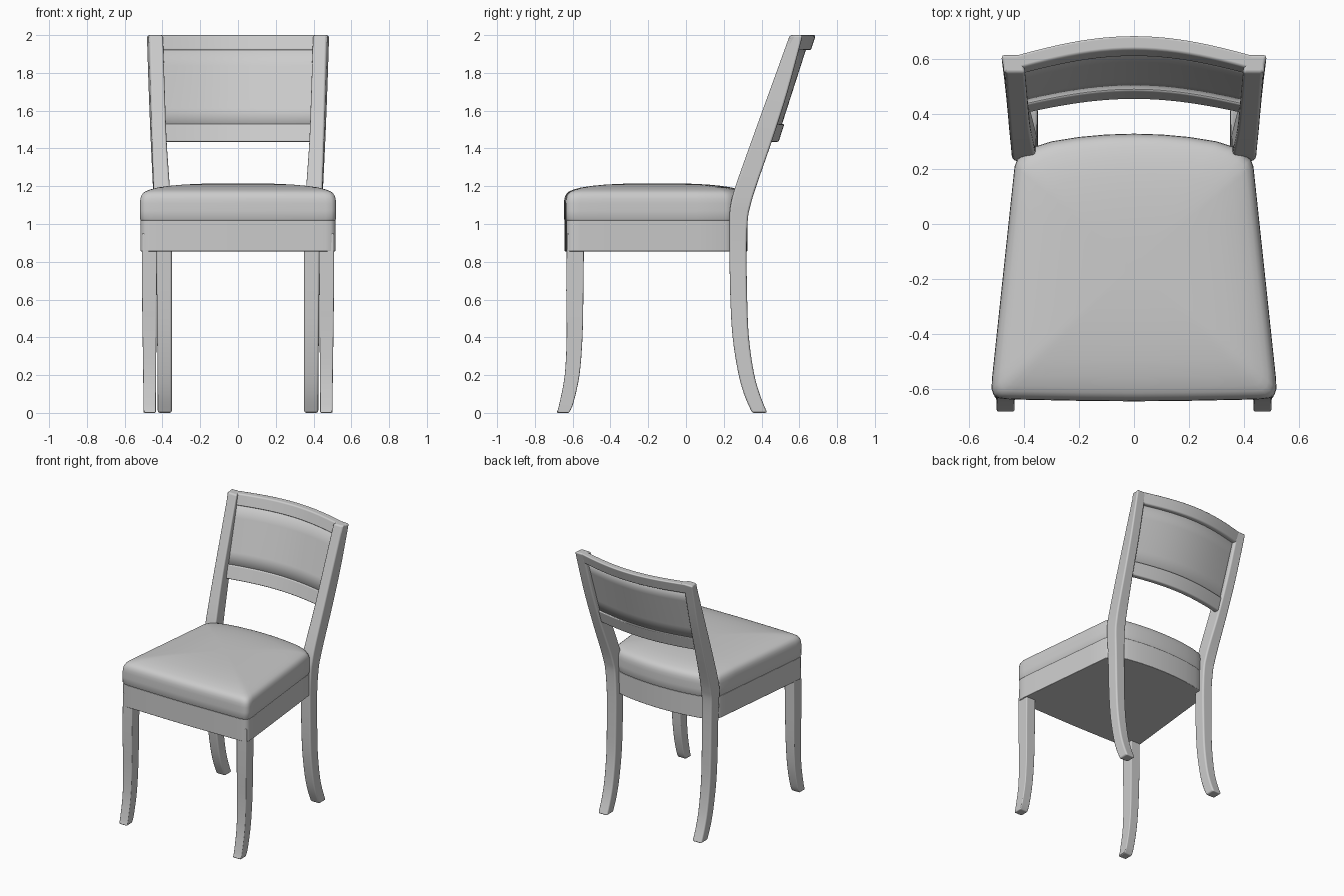
import bpy
from math import cos, pi

if "Cube" in bpy.data.objects:
    bpy.data.objects.remove(bpy.data.objects["Cube"])


def make(name, verts, faces, bevel=0.0, mirror=False):
    mesh = bpy.data.meshes.new(name)
    mesh.from_pydata(verts, [], faces)
    ob = bpy.data.objects.new(name, mesh)
    bpy.context.collection.objects.link(ob)
    for p in mesh.polygons:
        p.use_smooth = True
    if bevel:
        b = ob.modifiers.new("Bevel", "BEVEL")
        b.width, b.segments, b.limit_method = bevel, 3, "ANGLE"
        b.angle_limit = 0.7
        b.harden_normals = True
    if mirror:
        ob.modifiers.new("Mirror", "MIRROR")
    return ob


def loft(name, rings, **kw):
    """Skin equal-sized counter-clockwise rings, bottom to top, with capped ends."""
    n = len(rings[0])
    verts = [v for r in rings for v in r]
    faces = [(k * n + i, k * n + (i + 1) % n, (k + 1) * n + (i + 1) % n, (k + 1) * n + i)
             for k in range(len(rings) - 1) for i in range(n)]
    faces.append(tuple(reversed(range(n))))
    faces.append(tuple(range((len(rings) - 1) * n, len(rings) * n)))
    return make(name, verts, faces, **kw)


def smooth_path(keys, steps=4):
    """Catmull-Rom interpolation through rows of numbers."""
    out = []
    for i in range(len(keys) - 1):
        a, b, c, d = keys[max(i - 1, 0)], keys[i], keys[i + 1], keys[min(i + 2, len(keys) - 1)]
        for s in range(steps):
            t = s / steps
            out.append([0.5 * (2 * q + (r - p) * t + (2 * p - 5 * q + 4 * r - u) * t * t
                               + (3 * q - p - 3 * r + u) * t ** 3)
                        for p, q, r, u in zip(a, b, c, d)])
    out.append(keys[-1])
    return out


def leg(name, keys):
    """Rows: z, front y, back y, inner x, outer x, inward shift of the front edge."""
    rings = [[(x0 - k, y0, z), (x1 - k, y0, z), (x1, y1, z), (x0, y1, z)]
             for z, y0, y1, x0, x1, k in smooth_path(keys)]
    return loft(name, rings, bevel=0.012, mirror=True)


# Legs: sabre front legs, and back legs running up into the raked stiles
leg("front_leg", [
    (0.00, -0.685, -0.620, 0.435, 0.500, 0), (0.05, -0.670, -0.597, 0.435, 0.501, 0),
    (0.20, -0.642, -0.564, 0.434, 0.502, 0), (0.40, -0.632, -0.548, 0.432, 0.505, 0),
    (0.65, -0.634, -0.543, 0.430, 0.508, 0), (0.95, -0.630, -0.540, 0.428, 0.508, 0)])
leg("back_leg", [
    (0.00, 0.350, 0.430, 0.350, 0.425, 0), (0.10, 0.307, 0.390, 0.350, 0.425, 0),
    (0.22, 0.275, 0.358, 0.350, 0.426, 0), (0.40, 0.247, 0.333, 0.350, 0.428, 0),
    (0.60, 0.235, 0.324, 0.350, 0.430, 0), (0.85, 0.230, 0.321, 0.350, 0.432, 0),
    (1.02, 0.230, 0.327, 0.353, 0.440, 0), (1.10, 0.236, 0.342, 0.357, 0.445, 0),
    (1.20, 0.262, 0.372, 0.365, 0.451, 0.004), (1.44, 0.347, 0.455, 0.385, 0.463, 0.008),
    (1.70, 0.441, 0.538, 0.398, 0.474, 0.012), (2.00, 0.550, 0.618, 0.410, 0.485, 0.015)])


# Seat plan: tapered sides, rounded front corners, bowed front and back
def seat_outline():
    right = [(0.10, -0.645), (0.20, -0.644), (0.30, -0.642), (0.40, -0.640), (0.465, -0.638),
             (0.495, -0.634), (0.512, -0.622), (0.519, -0.600), (0.517, -0.560)]
    right += [(0.517 - 0.082 * t, -0.56 + 0.77 * t) for t in (0.2, 0.4, 0.6, 0.8, 1.0)]
    right += [(0.425, 0.235), (0.40, 0.257), (0.36, 0.282), (0.30, 0.301),
              (0.20, 0.317), (0.10, 0.326)]
    left = [(-x, y) for x, y in reversed(right)]
    return [(0, -0.646)] + right + [(0, 0.329)] + left


def seat_ring(scale, z):
    cy = -0.15
    return [(x * scale, cy + (y - cy) * scale, z) for x, y in seat_outline()]


loft("seat_frame", [seat_ring(0.995, 0.855), seat_ring(0.995, 1.02)], bevel=0.005)
loft("seat_cushion", [seat_ring(s, z) for s, z in [
    (0.975, 1.010), (0.990, 1.018), (1.0, 1.026), (1.0, 1.07), (1.0, 1.11), (0.996, 1.133),
    (0.985, 1.151), (0.966, 1.165), (0.94, 1.174), (0.90, 1.182), (0.82, 1.193),
    (0.70, 1.202), (0.55, 1.209), (0.38, 1.213), (0.20, 1.215), (0.06, 1.2155)]])


# Curved backrest parts, bowed rearward between the stiles
def back_slab(name, z0, z1, hw0, hw1, inset, thick, bevel, rows=1, cols=24):
    def front(x, z):
        t = (z - 1.44) / 0.56
        return 0.385 + 0.165 * t + (0.07 + 0.015 * t) * cos(pi / 2 * x / 0.48)

    rings = []
    for r in range(rows + 1):
        t = r / rows
        z, hw = z0 + (z1 - z0) * t, hw0 + (hw1 - hw0) * t
        xs = [hw * (2 * i / cols - 1) for i in range(cols + 1)]
        ring = [(x, front(x, z) + inset, z) for x in xs]
        ring += [(x, front(x, z) + inset + thick, z) for x in reversed(xs)]
        rings.append(ring)
    return loft(name, rings, bevel=bevel)


back_slab("backrest_bottom_rail", 1.435, 1.53, 0.395, 0.40, 0.0, 0.037, 0.008)
back_slab("backrest_panel", 1.50, 1.95, 0.41, 0.43, 0.007, 0.018, 0, rows=4)
back_slab("backrest_top_rail", 1.92, 2.0, 0.470, 0.476, 0.0, 0.052, 0.010)
